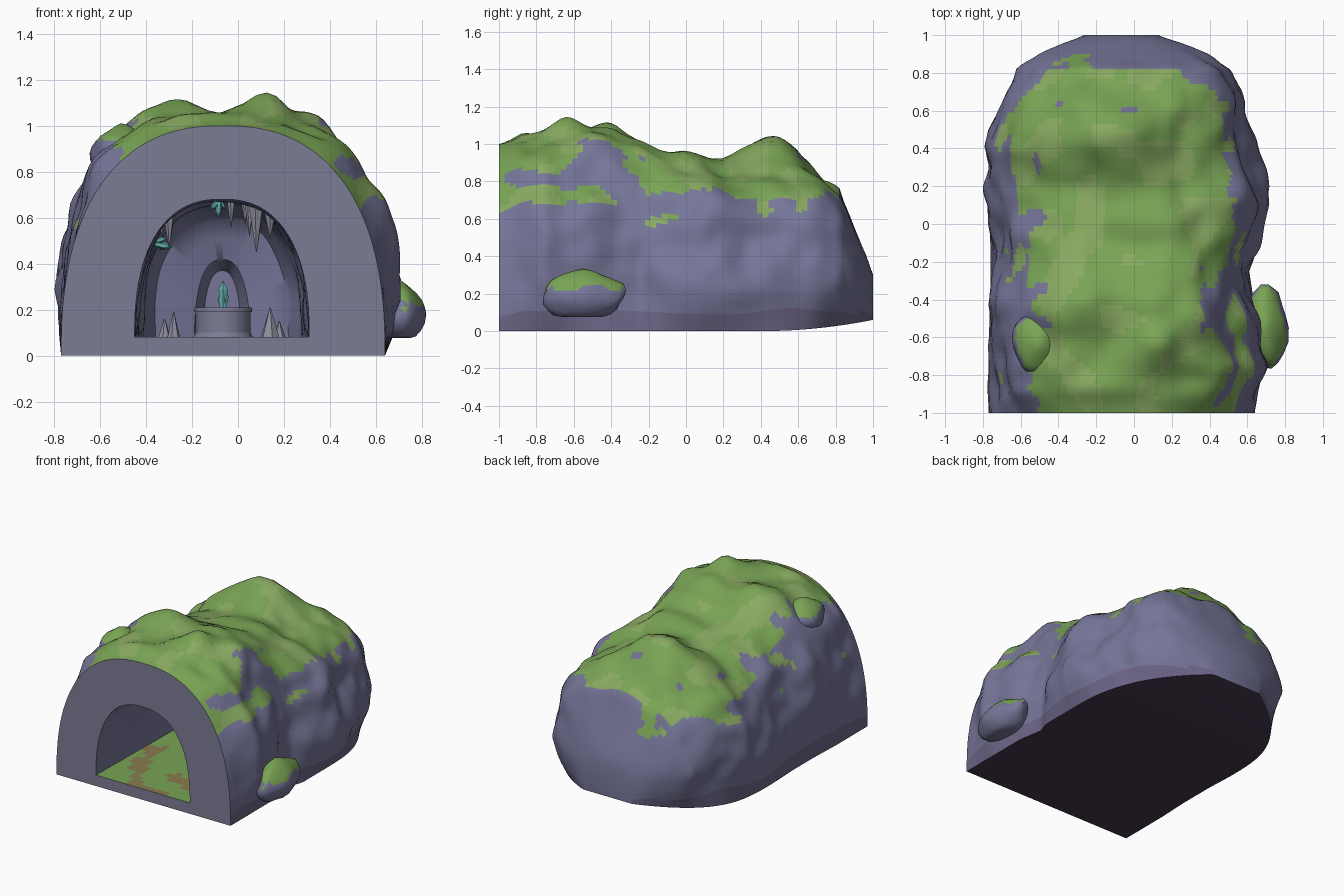
import bpy, bmesh, math, random
from mathutils import Vector, Matrix, noise

if "Cube" in bpy.data.objects:
    bpy.data.objects.remove(bpy.data.objects["Cube"])

random.seed(4)

def mat(name, r, g, b):
    m = bpy.data.materials.new(name)
    m.diffuse_color = (r, g, b, 1)
    m.use_nodes = True
    m.node_tree.nodes["Principled BSDF"].inputs["Base Color"].default_value = m.diffuse_color
    return m

ROCK = mat("rock", .18, .18, .32)
MOSS = mat("moss", .19, .37, .09)
PALE = mat("pale_moss", .25, .40, .12)
FACE = mat("cut_stone", .20, .20, .30)
BASE = mat("base_rock", .15, .13, .24)
DARK = mat("underside", .06, .04, .075)
RUST = mat("rust_soil", .25, .20, .08)
SPIKE = mat("dripstone", .27, .27, .34)
CRYSTAL = mat("crystal", .12, .42, .42)
MATS = [ROCK, MOSS, PALE, FACE, BASE, DARK, RUST]

def finish(bm, name, mats, angle=40):
    bmesh.ops.recalc_face_normals(bm, faces=bm.faces)
    me = bpy.data.meshes.new(name)
    bm.to_mesh(me)
    bm.free()
    for m in mats:
        me.materials.append(m)
    ob = bpy.data.objects.new(name, me)
    bpy.context.collection.objects.link(ob)
    bpy.ops.object.select_all(action='DESELECT')
    ob.select_set(True)
    bpy.context.view_layer.objects.active = ob
    if angle:
        bpy.ops.object.shade_smooth_by_angle(angle=math.radians(angle))
    return ob

def lerp_table(table, y):
    for a, b in zip(table, table[1:]):
        if y <= b[0]:
            k = (y - a[0]) / (b[0] - a[0])
            return [p + (q - p) * k for p, q in zip(a, b)]
    return table[-1]

def arch(y, xl, xr, z0, z1, n, segs):
    mid, hw = (xl + xr) / 2, (xr - xl) / 2
    pts = []
    for i in range(segs + 1):
        t = math.pi * i / segs
        c, s = math.cos(t), max(math.sin(t), 0)
        if i in (0, segs):
            s = 0
        pts.append(Vector((mid - hw * math.copysign(abs(c) ** (2 / n), c), y,
                           z0 + (z1 - z0) * s ** (2 / n))))
    return pts

# Cave shell: outer hill (y, left, right, top) and inner tunnel lofted as one solid
OUTER = [(-1, -.77, .64, 1.0), (-.9, -.77, .66, 1.03), (-.75, -.77, .72, 1.06),
         (-.64, -.77, .69, 1.06), (-.38, -.76, .63, 1.06), (-.25, -.76, .61, 1.02),
         (-.12, -.76, .66, .96), (.1, -.77, .73, .89), (.2, -.77, .72, .86),
         (.32, -.78, .66, .87), (.4, -.81, .63, .88), (.5, -.77, .60, .88),
         (.6, -.72, .58, .86), (.7, -.68, .60, .81), (.82, -.62, .55, .73),
         (.9, -.52, .43, .56), (.96, -.4, .28, .42), (1, -.27, .13, .30)]
INNER = [(-1, -.45, .31, .68), (-.5, -.44, .30, .675), (0, -.43, .29, .67),
         (.35, -.41, .27, .65), (.48, -.36, .22, .60), (.53, -.19, .05, .42),
         (.64, -.15, .01, .37)]
BUMPS = [(.1, -.65, .13, .10), (-.36, -.45, .18, .06), (-.14, .45, .23, .18),
         (.3, -.35, .18, .03), (.05, .02, .14, .03)]
SEGS = 72

bm = bmesh.new()
def ring(pts):
    return [bm.verts.new(p) for p in pts]

def skin(a, b, m):
    for i in range(SEGS):
        bm.faces.new((a[i], a[i + 1], b[i + 1], b[i])).material_index = m

def outer_ring(y):
    _, xl, xr, h = lerp_table(OUTER, y)
    k = min(1, (y + 1) / .12) * min(1, max(0, (1 - y) / .15))
    z0 = .06 * max(0, (y - .4) / .6) ** 2
    boxy = .4 * math.exp(-((y - .55) / .2) ** 2)
    pts = arch(y, xl, xr, z0, h, 2.4 + .35 * k + boxy, SEGS)
    foot = .705 - .505 * max(0, (y - .1) / .9) ** 3
    for p in pts:
        up = min(1, (p.z - z0) / .25)
        # straight foot at the sides, rounded at the back
        p.x = max(-.065 - foot, min(-.065 + foot, p.x)) * (1 - up) + p.x * up
        d = Vector((p.x + .065, 0, p.z - .3)).normalized()
        f = noise.noise(p * 3.2) * .05 + noise.noise(p * 7 + Vector((5, 0, 0))) * .03
        p += d * f * k * up
        if p.z > .6:
            p.z += k * sum(a * math.exp(-((p.x - x) ** 2 + (p.y - yy) ** 2) / r ** 2)
                           for x, yy, r, a in BUMPS)
    return ring(pts)

def inner_ring(y):
    _, xl, xr, h = lerp_table(INNER, y)
    pts = arch(y, xl, xr, .08, h, 2.4, SEGS)
    for p in pts:
        k = min(1, (y + 1) / .2) * min(1, (p.z - .08) / .1)
        p += Vector((p.x + .07, 0, p.z - .3)) * noise.noise(p * 4) * .06 * k
    return ring(pts)

outs = [outer_ring(-1 + .03 * i) for i in range(61)] + [outer_ring(.82 + .02 * i) for i in range(10)]
ins = [inner_ring(y) for y in [-1 + .05 * i for i in range(28)] + [.39, .44, .48, .505, .53, .58, .64]]
for a, b in zip(outs, outs[1:]):
    skin(a, b, 0)
    bm.faces.new((a[0], a[-1], b[-1], b[0])).material_index = 5
bm.faces.new(outs[-1])
inner_start = len(bm.faces)
for a, b in zip(ins, ins[1:]):
    skin(a, b, 0)
# patchy floor
N = 16
floor_rows = []
for r in ins:
    l, e = r[0], r[-1]
    floor_rows.append([l] + [bm.verts.new(l.co.lerp(e.co, i / N)) for i in range(1, N)] + [e])
for a, b in zip(floor_rows, floor_rows[1:]):
    for i in range(N):
        f = bm.faces.new((a[i], a[i + 1], b[i + 1], b[i]))
        f.material_index = 6 if noise.noise(f.calc_center_median() * 6) > .2 else 1
bm.faces.new(ins[-1] + floor_rows[-1][-2:0:-1])
# flat front surround
skin(outs[0], ins[0], 3)
bm.faces.new([outs[0][0], outs[0][-1]] + floor_rows[0][::-1]).material_index = 3
# moss on upward slopes, darker rock at the foot
bmesh.ops.recalc_face_normals(bm, faces=bm.faces)
bm.faces.ensure_lookup_table()
for f in bm.faces[:inner_start]:
    c = f.calc_center_median()
    v = noise.noise(c * 3) + .4 * noise.noise(c * 8)
    if f.material_index == 0:
        if f.normal.z > .58 + v * .4 and c.z > .5:
            f.material_index = 2 if noise.noise(c * 4 + Vector((3, 1, 0))) > .1 else 1
        elif c.z < .1:
            f.material_index = 4
finish(bm, "cave_shell", MATS, 50)

# Boulders stuck to the hill
def boulder(name, loc, size, seed, moss_side, rough):
    b = bmesh.new()
    bmesh.ops.create_icosphere(b, subdivisions=3, radius=1)
    for v in b.verts:
        q = v.co.copy()
        q *= 1 + rough * noise.noise(q * 1.3 + Vector((seed, 0, 0)))
        # peaked above, flat below
        q.z = max(q.z, -.8) + (.25 * math.exp(-4 * (q.x ** 2 + q.y ** 2)) if q.z > 0 else 0)
        v.co = Vector(loc) + Vector((q.x * size[0], q.y * size[1], q.z * size[2]))
    b.normal_update()
    for f in b.faces:
        f.material_index = 1 if f.normal.z > moss_side else 0
    finish(b, name, [ROCK, MOSS], 45)

boulder("side_boulder", (.69, -.55, .18), (.12, .22, .13), 2, .45, .2)
boulder("upper_boulder", (-.51, -.63, .88), (.13, .17, .10), 7, .6, .15)

# Dripstone cones: x, y, base z, tip z, radius
def spike(b, x, y, z0, z1, r):
    m = Matrix.Translation((x, y, (z0 + z1) / 2))
    if z1 < z0:
        m = m @ Matrix.Rotation(math.pi, 4, 'X')
    m = m @ Matrix.Rotation(random.random(), 4, 'Z')
    bmesh.ops.create_cone(b, cap_ends=True, segments=6, radius1=r, radius2=.002,
                          depth=abs(z1 - z0), matrix=m)

hang = bmesh.new()
for s in [(-.30, -.60, .64, .47, .03), (-.03, -.75, .69, .56, .022), (.03, -.65, .69, .57, .02),
          (.08, -.80, .68, .45, .04), (.14, -.72, .66, .51, .035), (.05, -.70, .69, .52, .025),
          (-.33, -.55, .60, .52, .02)]:
    spike(hang, *s)
finish(hang, "stalactites", [SPIKE], 0)
rise = bmesh.new()
for s in [(-.32, .15, .07, .16, .03), (-.28, .12, .07, .19, .03),
          (.14, .10, .07, .21, .045), (.18, .18, .07, .15, .03)]:
    spike(rise, *s)
finish(rise, "stalagmites", [SPIKE], 0)

# Stone pedestal flaring at foot and top slab
ped = bmesh.new()
for z0, z1, r0, r1 in [(.07, .10, .135, .12), (.10, .19, .12, .12), (.19, .21, .127, .125)]:
    bmesh.ops.create_cone(ped, cap_ends=True, segments=12, radius1=r0, radius2=r1, depth=z1 - z0,
                          matrix=Matrix.Translation((-.065, .38, (z0 + z1) / 2)))
finish(ped, "pedestal", [FACE], 35)

# Crystals: hexagonal prisms with pointed ends
def crystal(b, base, direction, length, r):
    rot = Vector(direction).normalized().to_track_quat('Z', 'Y').to_matrix().to_4x4()
    m = Matrix.Translation(base) @ rot
    for z0, z1, r0, r1 in [(0, .7, r * .8, r), (.7, 1, r, .001)]:
        bmesh.ops.create_cone(b, cap_ends=True, segments=6, radius1=r0, radius2=r1, depth=(z1 - z0) * length,
                              matrix=m @ Matrix.Translation((0, 0, (z0 + z1) / 2 * length)))

for name, base, shoots in [
    ("pedestal_crystals", (-.065, .38, .205), [((0, 0, 1), .12, .022), ((-.3, 0, 1), .06, .012), ((.3, -.2, 1), .07, .012)]),
    ("wall_crystals", (-.38, -.05, .49), [((1, -.3, -.2), .10, .016), ((1, -.4, .3), .08, .013), ((.8, .3, -.4), .07, .012)]),
    ("ceiling_crystals", (-.08, -.2, .68), [((-.1, 0, -1), .08, .014), ((-.7, -.2, -.8), .06, .011), ((.5, .2, -1), .05, .01)]),
]:
    b = bmesh.new()
    for d, length, r in shoots:
        crystal(b, base, d, length, r)
    finish(b, name, [CRYSTAL], 0)
